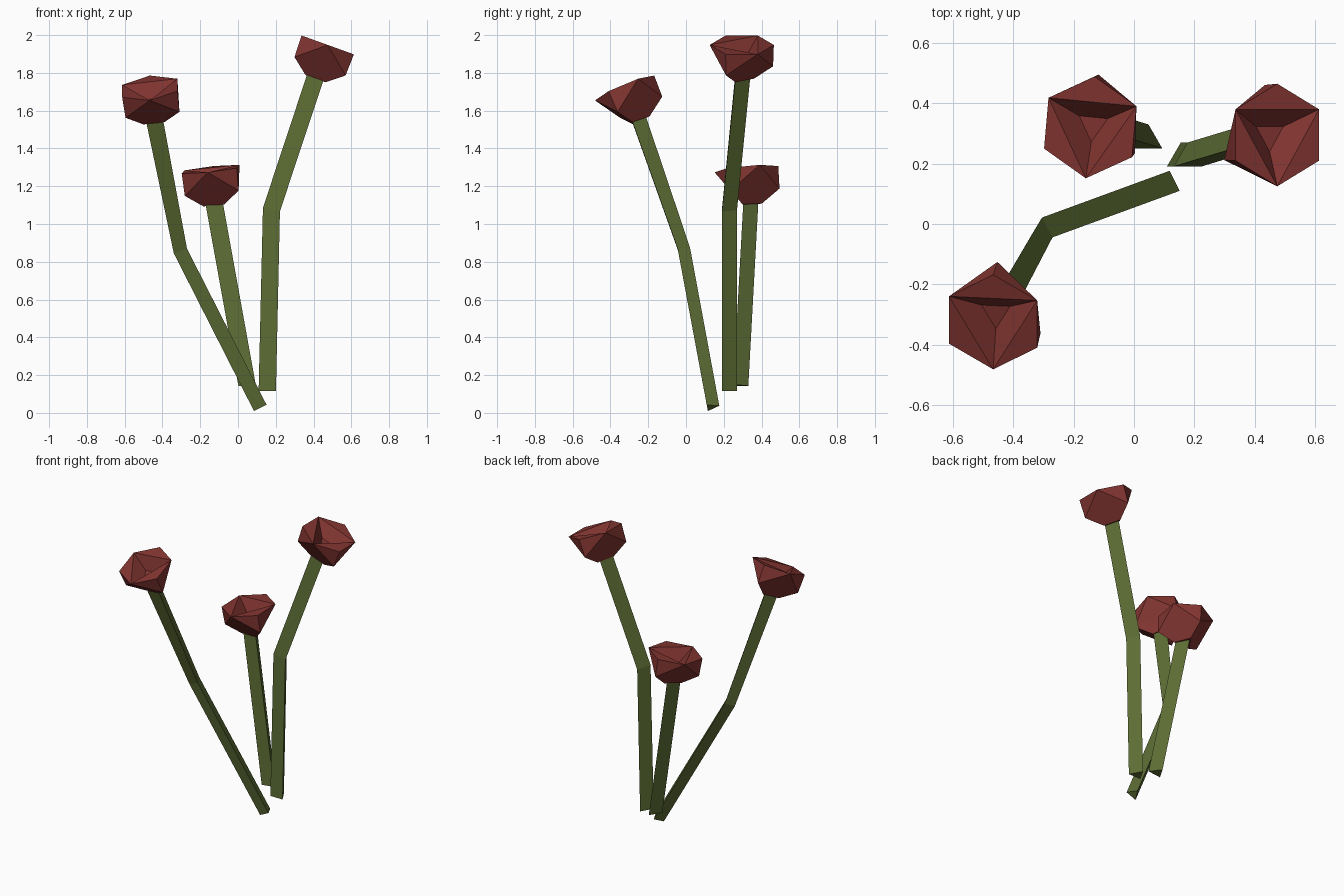
import bpy, bmesh
from math import sin, cos, radians
from mathutils import Vector, Matrix

if "Cube" in bpy.data.objects:
    bpy.data.objects.remove(bpy.data.objects["Cube"])


def material(name, rgb):
    m = bpy.data.materials.new(name)
    m.diffuse_color = (*rgb, 1)
    m.use_nodes = True
    m.node_tree.nodes["Principled BSDF"].inputs["Base Color"].default_value = m.diffuse_color
    return m


GREEN = material("stem_green", (0.11, 0.155, 0.035))
RED = material("bloom_red", (0.22, 0.035, 0.03))


def frame(center, normal, yaw=0):
    """Matrix whose z is the normal and whose x stays close to world x."""
    z = Vector(normal).normalized()
    x = (Vector((1, 0, 0)) - z * z.x).normalized()
    y = z.cross(x)
    m = Matrix((x, y, z)).transposed().to_4x4()
    return Matrix.Translation(center) @ m @ Matrix.Rotation(radians(yaw), 4, 'Z')


def ring(bm, mat, radius, z, angles):
    return [bm.verts.new(mat @ Vector((radius * cos(radians(a)), radius * sin(radians(a)), z)))
            for a in angles]


def finish(bm, name, mat):
    bmesh.ops.recalc_face_normals(bm, faces=bm.faces)
    me = bpy.data.meshes.new(name)
    bm.to_mesh(me)
    bm.free()
    me.materials.append(mat)
    bpy.context.collection.objects.link(bpy.data.objects.new(name, me))


def stem(name, joints):
    """Three-sided stalk through joints of (center, normal, radius)."""
    bm = bmesh.new()
    rings = [ring(bm, frame(c, n), r, 0, (90, 210, 330)) for c, n, r in joints]
    for lo, hi in zip(rings, rings[1:]):
        for i in range(3):
            j = (i + 1) % 3
            bm.faces.new((lo[i], lo[j], hi[j], hi[i]))
    bm.faces.new(rings[0])
    bm.faces.new(rings[-1])
    finish(bm, name, GREEN)


def bloom(name, center, normal, yaw=0):
    """Faceted cup: flat hexagonal rim with a three-sided hollow."""
    bm = bmesh.new()
    m = frame(center, normal, yaw)
    rim = ring(bm, m, 0.17, 0, range(90, 450, 60))
    mid = ring(bm, m, 0.166, -0.12, (90, 210, 330))
    base = ring(bm, m, 0.065, -0.19, (90, 210, 330))
    floor = ring(bm, m, 0.055, -0.075, (150, 270, 390))
    for i in range(3):
        j = (i + 1) % 3
        a, b, c, d = rim[2 * i], rim[2 * i + 1], rim[(2 * i + 2) % 6], rim[(2 * i + 3) % 6]
        # outer sides
        bm.faces.new((a, b, mid[i]))
        bm.faces.new((b, mid[j], mid[i]))
        bm.faces.new((b, c, mid[j]))
        bm.faces.new((mid[i], mid[j], base[j], base[i]))
        # rim lip and hollow wall
        bm.faces.new((b, c, d))
        bm.faces.new((b, d, floor[j], floor[i]))
    bm.faces.new(floor)
    bm.faces.new(base)
    finish(bm, name, RED)


# Stalks
stem("left_stem", [((0.118, 0.134, 0.03), (-0.45, -0.16, 0.88), 0.043),
                   ((-0.305, -0.02, 0.863), (-0.35, -0.26, 0.9), 0.043),
                   ((-0.442, -0.262, 1.555), (-0.13, -0.2, 1), 0.052)])
stem("middle_stem", [((0.048, 0.277, 0.145), (-0.1, 0.03, 1), 0.053),
                     ((-0.126, 0.33, 1.11), (-0.11, -0.05, 1), 0.053)])
stem("right_stem", [((0.155, 0.217, 0.117), (0, 0, 1), 0.053),
                    ((0.177, 0.217, 1.075), (0.2, 0.05, 1), 0.053),
                    ((0.412, 0.288, 1.785), (0.33, 0, 1), 0.053)])

# Flower heads
bloom("left_bloom", (-0.467, -0.325, 1.72), (-0.13, -0.42, 1))
bloom("middle_bloom", (-0.145, 0.32, 1.29), (-0.11, -0.09, 1), -5)
bloom("right_bloom", (0.475, 0.295, 1.948), (0.36, 0, 1))
